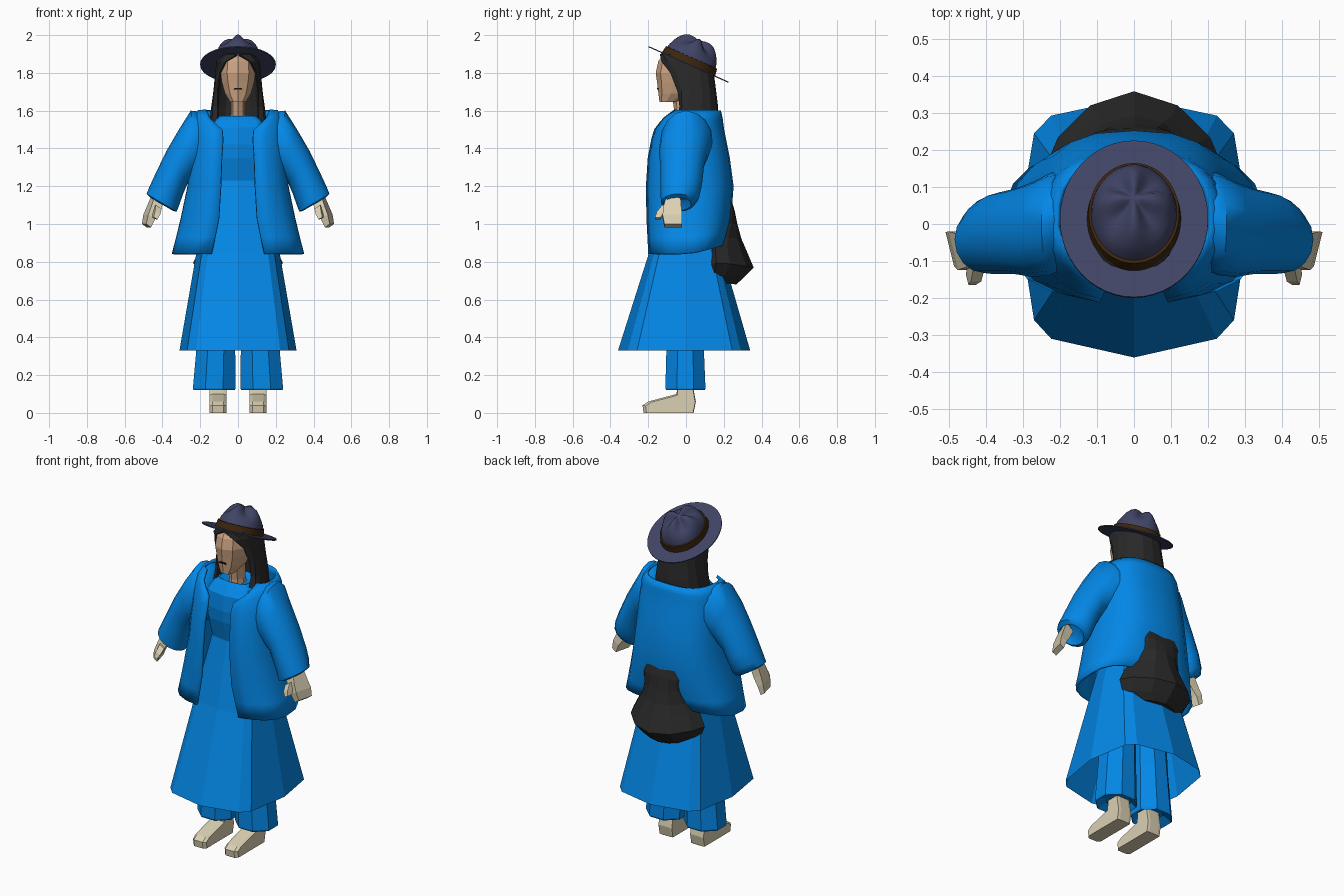
import bpy, bmesh, math
from mathutils import Matrix, Vector

if "Cube" in bpy.data.objects:
    bpy.data.objects.remove(bpy.data.objects["Cube"])


def material(name, rgb):
    m = bpy.data.materials.new(name)
    m.diffuse_color = (*rgb, 1)
    m.use_nodes = True
    m.node_tree.nodes["Principled BSDF"].inputs["Base Color"].default_value = m.diffuse_color
    return m


BLUE = material("blue cloth", (0.001, 0.245, 0.80))
BLACK = material("black hair", (0.022, 0.022, 0.022))
SKIN = material("tan skin", (0.62, 0.38, 0.23))
CREAM = material("cream", (0.70, 0.63, 0.45))
FELT = material("slate felt", (0.052, 0.058, 0.13))
LEATHER = material("brown leather", (0.045, 0.019, 0.004))
DARK = material("dark mouth", (0.01, 0.006, 0.005))


def loft(name, rings, mat, closed=True, cap0=True, cap1=True, smooth=None,
         thick=0, matrix=None):
    """Skin a list of equal-length point rings."""
    bm = bmesh.new()
    rows = [[bm.verts.new(p) for p in r] for r in rings]
    n = len(rows[0])
    for a, b in zip(rows, rows[1:]):
        for i in range(n if closed else n - 1):
            j = (i + 1) % n
            bm.faces.new((a[i], a[j], b[j], b[i]))
    if closed and cap0:
        bm.faces.new(rows[0][::-1])
    if closed and cap1:
        bm.faces.new(rows[-1])
    bmesh.ops.recalc_face_normals(bm, faces=bm.faces)
    if matrix:
        bm.transform(matrix)
    me = bpy.data.meshes.new(name)
    bm.to_mesh(me)
    bm.free()
    me.materials.append(mat)
    if smooth:
        for p in me.polygons:
            p.use_smooth = True
        me.set_sharp_from_angle(angle=math.radians(smooth))
    ob = bpy.data.objects.new(name, me)
    bpy.context.collection.objects.link(ob)
    if thick:
        mod = ob.modifiers.new("thickness", "SOLIDIFY")
        mod.thickness = thick
        mod.offset = 0
    return ob


def oval(z, w, yf, yb, n=12, x=0.0, turn=0.0, bend=0.0, lift=0.0):
    """Closed level ring; bend pulls the sides forward, lift raises them."""
    c, h = (yf + yb) / 2, (yb - yf) / 2
    pts = []
    for i in range(n):
        a = 2 * math.pi * (i + turn) / n
        s = math.sin(a)
        pts.append((x + w * s, c - h * math.cos(a) - bend * s * s, z + lift * s * s))
    return pts


def wrap(z, w, yf, yb, gap, n=10, p=0.75, drop=0.0):
    """Open ring round the back, with a gap at the front."""
    t0 = math.asin(min(1, (gap / w) ** (1 / p)))
    half = []
    for i in range(n + 1):
        t = t0 + (math.pi - t0) * i / n
        c, s = math.cos(t), max(0, math.sin(t))
        y = (yf if c > 0 else yb) * abs(c) ** p
        half.append((w * s ** p, y, z + drop * max(0, -c)))
    half[-1] = (0, yb, z + drop)
    return half + [(-x, y, zz) for x, y, zz in half[-2::-1]]


def limb(outer, inner, y, ry, side, n=16, box=False, shear=0.0):
    """Tilted ring spanning two points of the front outline."""
    o, i = Vector((outer[0], y, outer[1])), Vector((inner[0], y, inner[1]))
    c, u, v = (o + i) / 2, (o - i) / 2, Vector((0, ry, 0))
    pts, k = [], (1.414 if box else 1)
    for j in range(n):
        a = 2 * math.pi * (j + (0.5 if box else 0)) / n
        q = c + u * math.cos(a) * k + v * math.sin(a) * k
        pts.append(((q.x + shear * (q.y - y)) * side, q.y, q.z))
    return pts


# Dress: angular skirt with a fitted bodice
half = [(0, -1), (.72, -.86), (.87, -.72), (1, 0), (.87, .72), (.72, .86), (0, 1)]
plan = half + [(-x, y) for x, y in half[-2:0:-1]]
dress = [(.33, .31, .36, .34), (.85, .22, .195, .19), (1.23, .135, .11, .12),
         (1.35, .15, .14, .13), (1.42, .155, .145, .13), (1.51, .155, .135, .14),
         (1.55, .135, .10, .12), (1.572, .10, .075, .09), (1.55, .05, .055, .055)]
loft("dress", [[(x * w, y * (f if y < 0 else b), z) for x, y in plan]
               for z, w, f, b in dress], BLUE, cap0=False)

# Open coat
coat = [(.84, .345, -.2, .2, .14, .05), (.93, .322, -.203, .215, .12, .025),
        (1.03, .298, -.207, .232, .1, 0), (1.2, .262, -.21, .245, .09, 0),
        (1.35, .25, -.2, .225, .085, 0), (1.45, .245, -.18, .205, .078, 0),
        (1.50, .24, -.165, .195, .083, 0), (1.535, .235, -.145, .19, .125, 0),
        (1.56, .23, -.13, .187, .15, 0), (1.6, .205, -.08, .178, .165, 0)]
loft("coat", [wrap(z, w, f, b, g, drop=d) for z, w, f, b, g, d in coat],
     BLUE, closed=False, smooth=50, thick=0.014)

sleeve = [((.15, 1.55), (.13, 1.32), .02, .10), ((.20, 1.595), (.16, 1.29), .015, .13),
          ((.25, 1.60), (.20, 1.26), .0, .138), ((.31, 1.505), (.235, 1.25), -.015, .128),
          ((.38, 1.385), (.265, 1.22), -.02, .115), ((.44, 1.26), (.29, 1.16), -.025, .11),
          ((.47, 1.195), (.315, 1.09), -.032, .102), ((.484, 1.16), (.325, 1.065), -.042, .09),
          ((.465, 1.14), (.345, 1.07), -.047, .075), ((.44, 1.17), (.36, 1.12), -.045, .06)]
hand = [((.445, 1.16), (.40, 1.12), -.065, .035), ((.468, 1.10), (.423, 1.07), -.072, .046),
        ((.488, 1.05), (.45, 1.03), -.072, .052), ((.497, 1.0), (.472, .982), -.068, .046)]
thumb = [((.44, 1.10), (.41, 1.08), -.105, .022), ((.445, 1.065), (.417, 1.05), -.135, .02),
         ((.45, 1.035), (.43, 1.025), -.15, .014)]
legs = [(.80, .10, .10, -.08, .08), (.40, .115, .108, -.11, .10),
        (.13, .126, .122, -.118, .112), (.12, .126, .118, -.113, .107),
        (.15, .115, .08, -.07, .07)]
foot = [(.04, 0), (.052, .06), (.035, .15), (-.045, .15), (-.05, .1),
        (-.2, .06), (-.23, .04), (-.225, 0)]
for side, tag in ((1, "left"), (-1, "right")):
    loft(tag + "_sleeve", [limb(*r, side) for r in sleeve], BLUE, smooth=50)
    loft(tag + "_hand", [limb(*r, side, n=4, box=True, shear=.25) for r in hand], CREAM)
    loft(tag + "_thumb", [limb(*r, side, n=4, box=True, shear=.25) for r in thumb], CREAM)
    loft(tag + "_trouser_leg", [oval(z, w, f, b, 8, side * x, turn=.5)
                                for z, x, w, f, b in legs], BLUE)
    # Foot: side outline carried across, narrower at both faces
    loft(tag + "_foot", [[(side * x, y * k, z * (k if z < .14 else 1)) for y, z in foot]
                         for x, k in ((.061, .93), (.076, 1), (.134, 1), (.15, .93))], CREAM)

# Head, neck and mouth
head = [(1.645, .042, -.14, -.04), (1.69, .072, -.146, .05), (1.75, .09, -.153, .09),
        (1.80, .098, -.16, .10), (1.86, .093, -.147, .10), (1.91, .075, -.115, .09)]
loft("head", [oval(*r, n=10) for r in head], SKIN)
loft("neck", [oval(1.5, .05, -.06, .06, 8), oval(1.58, .038, -.06, .05, 8),
              oval(1.69, .038, -.075, .05, 8)], SKIN)
loft("mouth", [[(-.025, y, 1.712), (.025, y, 1.712), (.018, y, 1.72), (-.018, y, 1.72)]
               for y in (-.153, -.145)], DARK)

# Hair framing the face, and the long tail below the coat
hair = [(1.46, .15, -.05, .168, .105), (1.54, .146, -.06, .168, .105),
        (1.62, .137, -.04, .165, .107), (1.70, .126, -.06, .155, .106),
        (1.80, .116, -.11, .142, .094), (1.86, .110, -.138, .13, .062),
        (1.895, .10, -.135, .12, .004), (1.92, .08, -.09, .1, .002)]
loft("hair", [wrap(*r, n=6) for r in hair], BLACK, closed=False, thick=0.01)
tail = [(1.125, .10, .19, .240), (1.07, .12, .18, .258), (1.0, .125, .17, .272),
        (.92, .155, .15, .294), (.86, .195, .15, .32), (.77, .237, .16, .358),
        (.71, .205, .17, .30), (.68, .12, .19, .265)]
bends = (-.015, -.012, .01, .045, .08, .1, .085, .03)
loft("hair_tail", [oval(*r, bend=b, lift=max(0, b) * .25)
                   for r, b in zip(tail, bends)], BLACK)

# Tilted hat
tilt = Matrix.Translation((0, .013, 1.845)) @ Matrix.Rotation(math.radians(-24), 4, "X")


def ring(z, rx, ry, n=48, pinch=0.0):
    """Oval hat ring with four dents on the diagonals."""
    out = []
    for i in range(n):
        a = 2 * math.pi * i / n
        d = pinch * (0.5 - 0.5 * math.cos(4 * a))
        out.append((rx * (1 - .8 * d) * math.cos(a), ry * (1 - .8 * d) * math.sin(a),
                    z - .07 * d))
    return out


loft("hat_brim", [ring(-.003, .2, .231), ring(.003, .2, .231)], FELT, matrix=tilt)
loft("hat_band", [ring(0, .127, .154), ring(.04, .122, .148), ring(.042, .10, .12)],
     LEATHER, smooth=40, matrix=tilt)
crown = [(.03, .117, .142, 0), (.06, .113, .135, .02), (.09, .105, .122, .10),
         (.115, .093, .106, .24), (.135, .074, .086, .38), (.147, .05, .06, .42),
         (.146, .025, .03, .25), (.140, .007, .009, 0)]
loft("hat_crown", [ring(z, rx, ry, pinch=p) for z, rx, ry, p in crown],
     FELT, smooth=60, matrix=tilt)
